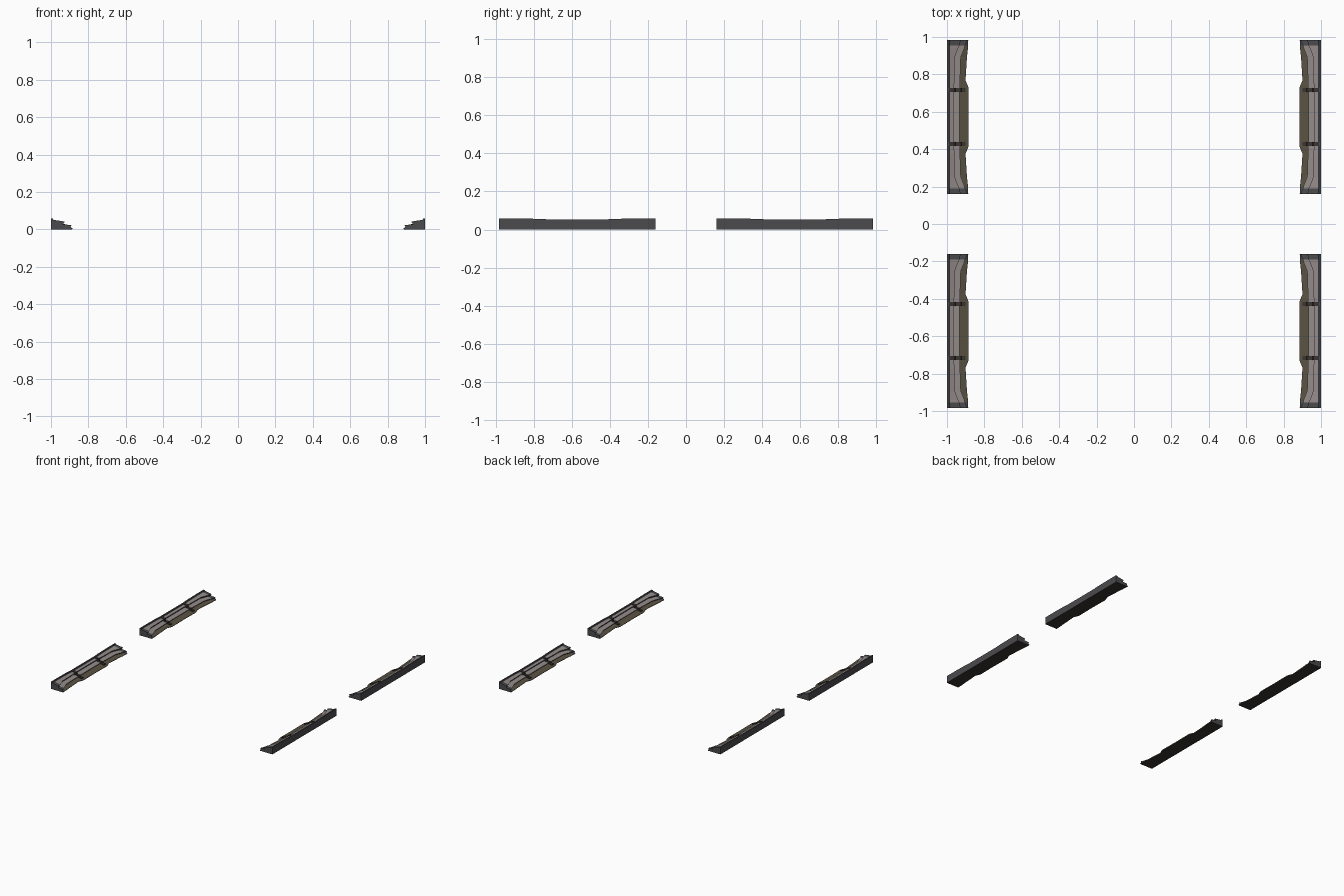
import bpy, bmesh

if "Cube" in bpy.data.objects:
    bpy.data.objects.remove(bpy.data.objects["Cube"])

def material(name, rgb):
    m = bpy.data.materials.new(name)
    m.diffuse_color = (*rgb, 1)
    m.use_nodes = True
    m.node_tree.nodes["Principled BSDF"].inputs["Base Color"].default_value = m.diffuse_color
    return m

GREY = material("dark grey wall", (0.07, 0.069, 0.075))
PINK = material("pinkish grey tread", (0.29, 0.255, 0.25))
OLIVE = material("olive brown skirt", (0.10, 0.085, 0.055))
DARK = material("dark brown band", (0.04, 0.034, 0.03))
MATS = [GREY, PINK, OLIVE, DARK]

CENTRE_Y, HALF = 0.572, 0.412
# distance from block centre, wall height, upper step, lower step, skirt reach
STATIONS = [(0.0, 0.053, 0.036, 0.068, 0.114), (0.145, 0.053, 0.036, 0.068, 0.116),
            (0.165, 0.054, 0.038, 0.069, 0.113), (0.195, 0.056, 0.040, 0.070, 0.099),
            (0.32, 0.058, 0.042, 0.074, 0.107), (0.365, 0.058, 0.058, 0.092, 0.112),
            (0.383, 0.058, 0.067, 0.097, 0.112), (HALF, 0.058, 0.074, 0.110, 0.114)]
# colour of each profile segment, starting from the outer wall
SEGMENTS = [0, 0, 0, 1, 0, 1, 0, 2, 2, 3]

def profile(h, a, b, s):
    """Stepped section: (distance from outer wall, height)."""
    return [(0, 0), (0, h), (0.010, h), (0.013, h - 0.007), (a, 0.042), (a - 0.010, 0.027),
            (b, 0.023), (b - 0.006, 0.014), (s, 0.006), (s - 0.003, 0)]

def finish(bm, name):
    bmesh.ops.recalc_face_normals(bm, faces=bm.faces[:])
    me = bpy.data.meshes.new(name)
    bm.to_mesh(me)
    bm.free()
    for m in MATS:
        me.materials.append(m)
    bpy.context.collection.objects.link(bpy.data.objects.new(name, me))

def loft(bm, sections, sx, sy, colour):
    rings = [[bm.verts.new((sx * (1 - d), sy * (CENTRE_Y + v), z)) for d, z in pts]
             for v, pts in sections]
    n = len(rings[0])
    for k, (r, q) in enumerate(zip(rings, rings[1:])):
        for i in range(n):
            j = (i + 1) % n
            bm.faces.new((r[i], r[j], q[j], q[i])).material_index = colour(k, i)
    for ring, k in ((rings[0], 0), (rings[-1], len(rings) - 2)):
        bm.faces.new(ring).material_index = colour(k, 0)

def terrace(sx, sy, label):
    # stepped bank, flaring at both ends, with grey end caps
    rows = [(-v, profile(*p)) for v, *p in reversed(STATIONS[1:])]
    rows += [(v, profile(*p)) for v, *p in STATIONS]
    last = len(rows) - 2
    bm = bmesh.new()
    loft(bm, rows, sx, sy,
         lambda k, i: 0 if k in (0, last) and i != 9 else SEGMENTS[i])
    finish(bm, "terrace_" + label)
    # two dark ribs running over the steps
    bm = bmesh.new()
    rib = [(0.006, 0.010), (0.006, 0.052), (0.013, 0.052), (0.042, 0.046), (0.046, 0.030),
           (0.074, 0.028), (0.078, 0.019), (0.098, 0.016), (0.098, 0.004)]
    for c in (-0.145, 0.145):
        loft(bm, [(c - 0.011, rib), (c + 0.011, rib)], sx, sy, lambda k, i: 3)
    finish(bm, "ribs_" + label)

for sx, side in ((-1, "left"), (1, "right")):
    for sy, end in ((-1, "front"), (1, "back")):
        terrace(sx, sy, side + "_" + end)
